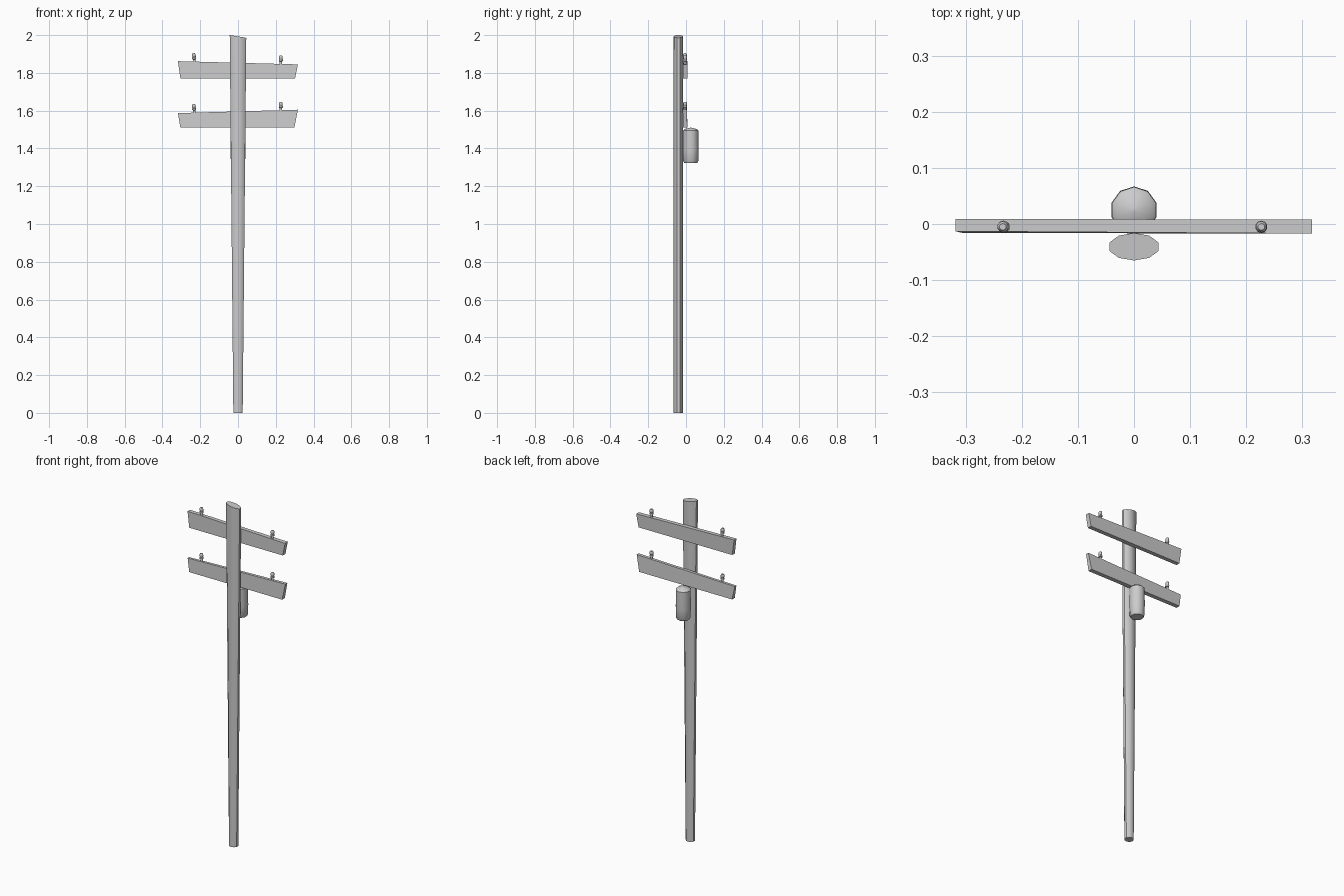
import bpy
from math import pi, cos, sin

if "Cube" in bpy.data.objects:
    bpy.data.objects.remove(bpy.data.objects["Cube"])


def mesh_object(name, verts, faces):
    mesh = bpy.data.meshes.new(name)
    mesh.from_pydata(verts, [], faces)
    mesh.update()
    ob = bpy.data.objects.new(name, mesh)
    bpy.context.collection.objects.link(ob)
    bpy.context.view_layer.objects.active = ob
    ob.select_set(True)
    bpy.ops.object.shade_smooth_by_angle(angle=0.7)
    ob.select_set(False)
    return ob


def lofted(name, centre, rings, n=10, slant=0.0, lean=0.0):
    """Stack of n-sided rings (rx, ry, z); slant tilts the last ring."""
    cx, cy = centre
    verts, faces = [], []
    for k, (rx, ry, z) in enumerate(rings):
        for i in range(n):
            a = pi / 2 + 2 * pi * i / n
            x = rx * cos(a)
            dz = slant * x if k == len(rings) - 1 else 0
            verts.append((cx + x + lean * (z - rings[0][2]), cy + ry * sin(a), z + dz))
    for k in range(len(rings) - 1):
        for i in range(n):
            j = (i + 1) % n
            faces.append((k*n + i, k*n + j, (k+1)*n + j, (k+1)*n + i))
    faces.append(tuple(reversed(range(n))))
    faces.append(tuple(range((len(rings) - 1) * n, len(rings) * n)))
    return mesh_object(name, verts, faces)


def crossarm(name, z0, zl, zr, bottom_l, bottom_r, yl, yr):
    """Board with undercut ends; separate top heights and depths left/right."""
    verts = []
    for x0, x1, zt, (b0, b1, t0, t1) in ((bottom_l, -0.318, zl, yl), (bottom_r, 0.317, zr, yr)):
        verts += [(x0, b0, z0), (x0, b1, z0), (x1, t1, zt), (x1, t0, zt)]
    faces = [(3, 2, 1, 0), (4, 5, 6, 7)]
    faces += [(i, (i + 1) % 4, (i + 1) % 4 + 4, i + 4) for i in range(4)]
    return mesh_object(name, verts, faces)


# Oval pole that widens upward, with a slanted top
lofted("pole", (0, -0.0405), [(0.026, 0.0245, 0), (0.046, 0.0245, 1.993)], slant=-0.17)

# Two hand-cut crossarms
crossarm("upper_crossarm", 1.77, 1.862, 1.845, -0.305, 0.302,
         (-0.016, 0.008, -0.013, 0.009), (-0.017, 0.008, -0.017, 0.008))
crossarm("lower_crossarm", 1.51, 1.587, 1.605, -0.305, 0.298,
         (-0.016, 0.009, -0.012, 0.003), (-0.017, 0.008, -0.014, 0.004))

# Insulators standing on the arms
for label, x, base, lean in (("upper_left", -0.231, 1.855, -0.06), ("upper_right", 0.227, 1.844, 0),
                             ("lower_left", -0.231, 1.586, -0.06), ("lower_right", 0.227, 1.598, 0)):
    profile = [(0.007, 0), (0.007, 0.016), (0.011, 0.018), (0.011, 0.026),
               (0.008, 0.028), (0.010, 0.031), (0.010, 0.043), (0.006, 0.049)]
    lofted("insulator_" + label, (x, -0.005), [(r, r, base + h) for r, h in profile], lean=lean)

# Transformer can with domed lid and chamfered base
can = [(0.034, 1.323), (0.040, 1.334), (0.042, 1.39), (0.041, 1.494), (0.032, 1.503), (0.001, 1.510)]
lofted("transformer", (0, 0.025), [(r, r, z) for r, z in can])
